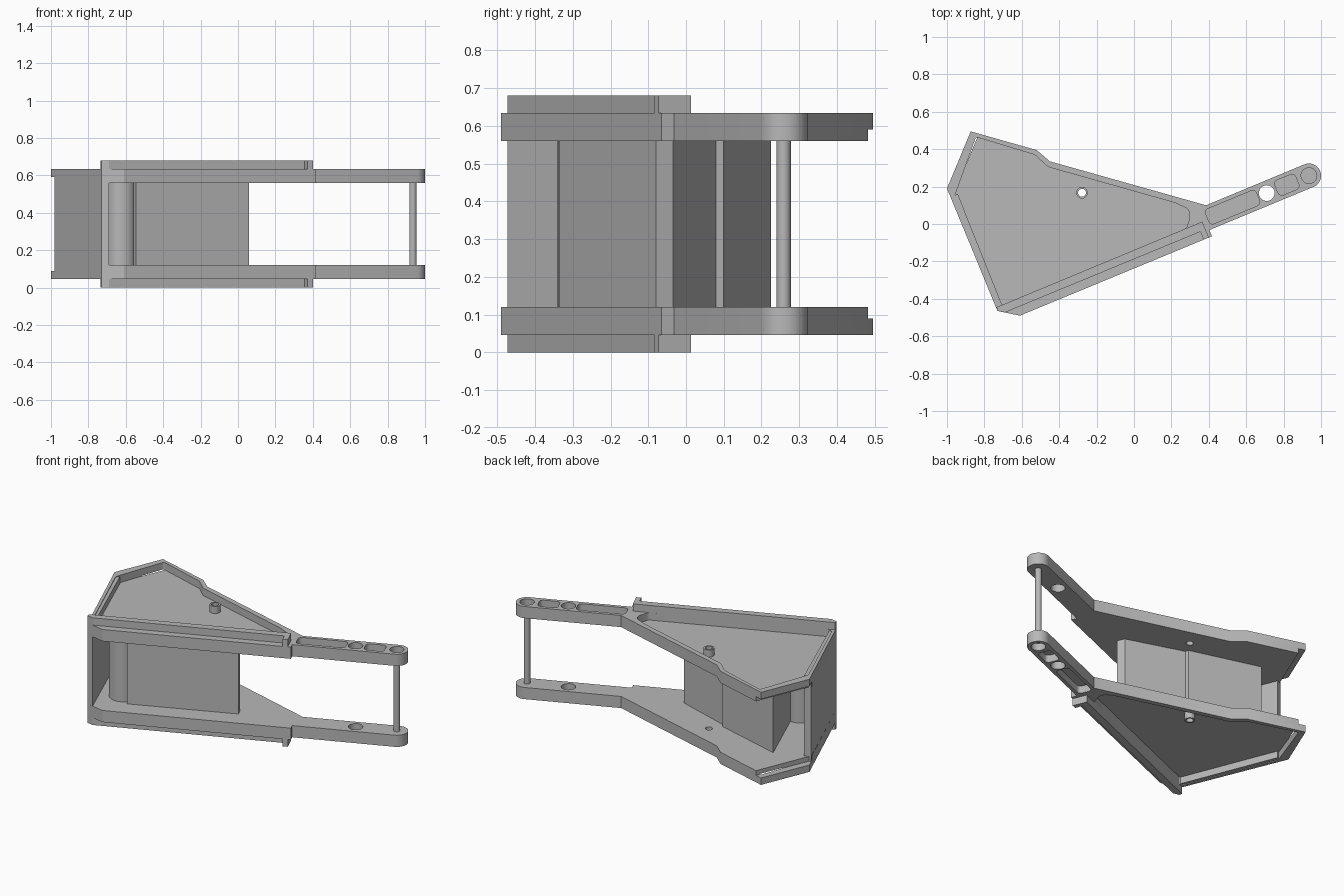
import bpy, bmesh, math
from mathutils import Vector

cube = bpy.data.objects.get("Cube")
if cube:
    bpy.data.objects.remove(cube, do_unlink=True)

grey = bpy.data.materials.new("plain grey")
grey.use_nodes = True
COL = (0.48, 0.48, 0.48, 1)
grey.diffuse_color = COL
grey.node_tree.nodes["Principled BSDF"].inputs["Base Color"].default_value = COL

TOTAL = 0.68
SLANT = math.radians(22.5)
AX = Vector((math.cos(SLANT), math.sin(SLANT)))
NX = Vector((-AX.y, AX.x))
ARM = -0.119          # arm centreline offset
IN, FLOOR, OUT = 0.56, 0.587, 0.634   # heights of the upper side plate


def at(s, n):
    """Point given along and across the arm direction."""
    return tuple(AX * s + NX * n)


def box(s0, s1, n0, n1):
    return [at(s0, n0), at(s1, n0), at(s1, n1), at(s0, n1)]


def circle(c, r, count=40):
    return [(c[0] + r * math.cos(2 * math.pi * i / count),
             c[1] + r * math.sin(2 * math.pi * i / count)) for i in range(count)]


def prism(name, pts, z0, z1, flip=False, round_r=0):
    """Extruded outline, optionally mirrored in height, with rounded corners."""
    if flip:
        z0, z1 = TOTAL - z1, TOTAL - z0
    bm = bmesh.new()
    base = bm.faces.new([bm.verts.new((x, y, z0)) for x, y in pts])
    ext = bmesh.ops.extrude_face_region(bm, geom=[base])
    top = [v for v in ext["geom"] if isinstance(v, bmesh.types.BMVert)]
    bmesh.ops.translate(bm, verts=top, vec=(0, 0, z1 - z0))
    if round_r:
        up = [e for e in bm.edges if abs(e.verts[0].co.z - e.verts[1].co.z) > 1e-4]
        bmesh.ops.bevel(bm, geom=up, offset=round_r, segments=5, profile=0.5,
                        affect='EDGES', clamp_overlap=True)
    bmesh.ops.recalc_face_normals(bm, faces=bm.faces)
    me = bpy.data.meshes.new(name)
    bm.to_mesh(me)
    bm.free()
    me.materials.append(grey)
    ob = bpy.data.objects.new(name, me)
    bpy.context.collection.objects.link(ob)
    return ob


def cut(ob, cutter):
    """Subtract the cutter, apply the result and discard the cutter."""
    cutter.hide_render = True
    mod = ob.modifiers.new("cut", 'BOOLEAN')
    mod.operation, mod.solver, mod.object = 'DIFFERENCE', 'EXACT', cutter
    bpy.context.view_layer.update()
    dg = bpy.context.evaluated_depsgraph_get()
    new = bpy.data.meshes.new_from_object(ob.evaluated_get(dg))
    ob.modifiers.clear()
    ob.data = new
    bpy.data.objects.remove(cutter, do_unlink=True)


# Side plate outline: body, then arm with rounded tip
TIP = at(0.963, ARM)
tip_arc = []
for i in range(17):
    a = SLANT + math.pi / 2 - math.pi * i / 16
    tip_arc.append((TIP[0] + 0.065 * math.cos(a), TIP[1] + 0.065 * math.sin(a)))
OUTLINE = [(-1, 0.19), (-0.873, 0.495), (-0.52, 0.395), (-0.45, 0.335), (0.385, 0.1)]
OUTLINE += tip_arc
OUTLINE += [at(0.36, ARM - 0.065), at(0.36, -0.22), (-0.61, -0.49), (-0.73, -0.465)]

POCKET = [(-0.96, 0.145), (-0.845, 0.465), (-0.53, 0.37), (-0.46, 0.305),
          (0.22, 0.113), (0.29, 0.08), (0.3, 0.04), at(0.25, -0.128),
          (-0.70, -0.432), (-0.73, -0.42)]
BOSS = (-0.278, 0.167)
RIM_A, RIM_B = Vector((-1, 0.19)), Vector((-0.873, 0.495))
rim_dir = (RIM_B - RIM_A).normalized()
rim_in = Vector((rim_dir.y, -rim_dir.x)) * 0.045
REBATE = [tuple(p) for p in (RIM_A - rim_dir * 0.1 - rim_in, RIM_B + rim_dir * 0.1 - rim_in,
                             RIM_B + rim_dir * 0.1 + rim_in, RIM_A - rim_dir * 0.1 + rim_in)]

for side, flip in (("upper", False), ("lower", True)):
    plate = prism(side + "_side_plate", OUTLINE, IN, OUT, flip)
    # Recesses on the outer face
    cut(plate, prism("pocket_cutter", POCKET, FLOOR, 0.8, flip, 0.012))
    for s0, s1 in ((0.375, 0.668), (0.775, 0.895)):
        cut(plate, prism("arm_cutter", box(s0, s1, ARM - 0.043, ARM + 0.043),
                         FLOOR, 0.8, flip, 0.022))
    cut(plate, prism("tip_cutter", circle(TIP, 0.042), FLOOR, 0.8, flip))
    # Through holes
    cut(plate, prism("hole_cutter", circle(at(0.719, ARM), 0.042), 0.5, 0.8, flip))
    cut(plate, prism("hole_cutter", circle(BOSS, 0.021), 0.5, 0.8, flip))
    # Step on the inner face along the open edge
    cut(plate, prism("rebate_cutter", REBATE, 0.5, 0.59, flip))

    # Hollow boss
    boss = prism(side + "_boss", circle(BOSS, 0.031), FLOOR - 0.005, 0.632, flip)
    cut(boss, prism("hole_cutter", circle(BOSS, 0.021), 0.5, 0.8, flip))

    # Raised rail with an end tab
    rail = [(-0.735, -0.445), (-0.73, -0.465), (-0.69, -0.473),
            at(0.312, -0.174), at(0.312, -0.22), at(0.342, -0.22), at(0.342, -0.128)]
    prism(side + "_rail", rail, FLOOR, TOTAL, flip)

# End panel joining both plates
prism("end_panel", [(-0.98, 0.145), (-0.73, -0.465), (-0.69, -0.473), (-0.942, 0.16)],
      TOTAL - OUT + 0.004, OUT - 0.004)

# Central block with a stepped back
prism("central_block", [(-0.545, -0.335), (0.06, -0.08), (0.04, -0.035), (-0.32, 0.08),
                        (-0.325, 0.1), (-0.77, 0.225)], TOTAL - IN - 0.004, IN + 0.004)

# Round column beside the block, and thin post at the arm tips
prism("round_column", circle((-0.625, -0.26), 0.08, 48), TOTAL - IN - 0.004, IN + 0.004)
prism("tip_post", circle(TIP, 0.019, 24), TOTAL - IN - 0.01, IN + 0.01)

# Smooth the round walls, keep the corners crisp
for ob in bpy.context.collection.objects:
    if ob.type == 'MESH' and ob.data.materials and ob.data.materials[0] == grey:
        ob.data.polygons.foreach_set("use_smooth", [True] * len(ob.data.polygons))
        ob.data.set_sharp_from_angle(angle=math.radians(25))
